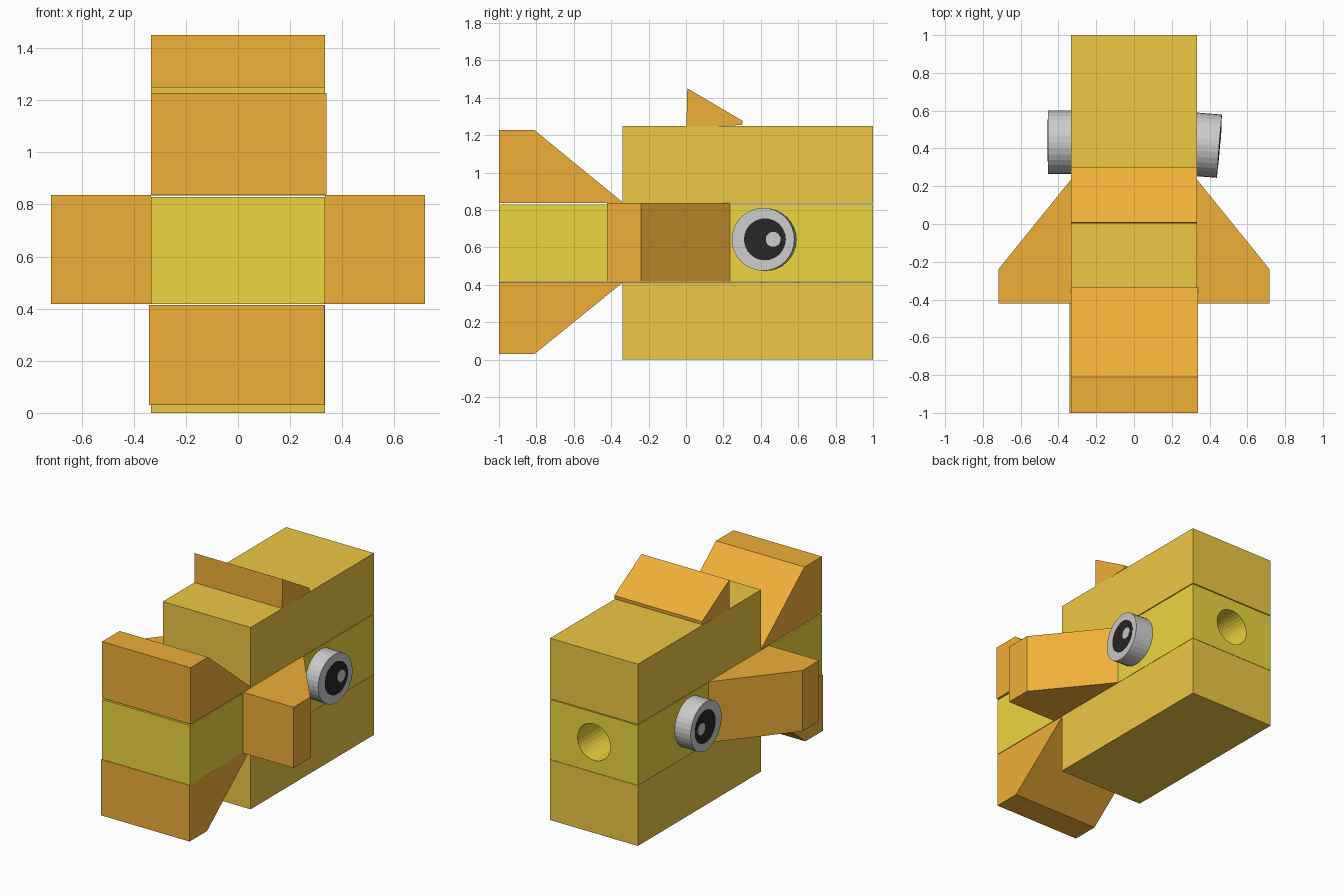
import bpy, bmesh, math
from mathutils import Vector, Matrix

if "Cube" in bpy.data.objects:
    bpy.data.objects.remove(bpy.data.objects["Cube"])


def material(name, rgb):
    m = bpy.data.materials.new(name)
    m.diffuse_color = (*rgb, 1)
    m.use_nodes = True
    m.node_tree.nodes["Principled BSDF"].inputs["Base Color"].default_value = m.diffuse_color
    return m


YELLOW = material("yellow", (0.85, 0.67, 0.05))
AMBER = material("amber", (0.86, 0.58, 0.06))
ORANGE = material("orange", (0.87, 0.43, 0.04))
BLACK = material("black", (0.02, 0.02, 0.02))


def finish(name, bm, mat=None):
    bmesh.ops.recalc_face_normals(bm, faces=bm.faces)
    mesh = bpy.data.meshes.new(name)
    bm.to_mesh(mesh)
    bm.free()
    ob = bpy.data.objects.new(name, mesh)
    bpy.context.collection.objects.link(ob)
    if mat:
        mesh.materials.append(mat)
    return ob


def prism(name, profile, axis, lo, hi, mat):
    """Extrude a (y, z) profile along x, or an (x, y) profile along z."""
    bm = bmesh.new()
    place = (lambda p: (lo, *p)) if axis == "x" else (lambda p: (*p, lo))
    face = bm.faces.new([bm.verts.new(place(p)) for p in profile])
    out = bmesh.ops.extrude_face_region(bm, geom=[face])
    shift = Vector((hi - lo, 0, 0) if axis == "x" else (0, 0, hi - lo))
    bmesh.ops.translate(bm, vec=shift, verts=[v for v in out["geom"] if isinstance(v, bmesh.types.BMVert)])
    return finish(name, bm, mat)


def block(name, y0, y1, z0, z1, mat):
    return prism(name, [(y0, z0), (y1, z0), (y1, z1), (y0, z1)], "x", -W, W, mat)


def disc(name, start, end, radius, mat=None, segments=32):
    """Cylinder between two points."""
    start, end = Vector(start), Vector(end)
    d = end - start
    turn = d.to_track_quat("Z", "Y").to_matrix().to_4x4()
    bm = bmesh.new()
    bmesh.ops.create_cone(bm, cap_ends=True, segments=segments, radius1=radius, radius2=radius,
                          depth=d.length, matrix=Matrix.Translation((start + end) / 2) @ turn)
    return finish(name, bm, mat)


W = 0.334  # half width of the body

# Body: three stacked blocks, the middle one running on to the tail
block("lower_body", -0.34, 1, 0, 0.415, AMBER)
block("upper_body", -0.34, 1, 0.835, 1.25, AMBER)
middle = block("middle_body", -1, 1, 0.417, 0.829, YELLOW)

# Round mouth hole
cutter = disc("mouth_cutter", (0, 0.58, 0.625), (0, 1.1, 0.625), 0.125)
cutter.hide_render = True
cutter.hide_viewport = True
cut = middle.modifiers.new("mouth", "BOOLEAN")
cut.operation = "DIFFERENCE"
cut.object = cutter
cut.solver = "EXACT"

# Tail fins above and below the middle block
prism("upper_tail_fin", [(-1, 0.838), (-1, 1.227), (-0.81, 1.227), (-0.335, 0.838)],
      "x", -0.334, 0.339, ORANGE)
prism("lower_tail_fin", [(-1, 0.415), (-1, 0.03), (-0.81, 0.03), (-0.335, 0.415)],
      "x", -0.341, 0.332, ORANGE)

# Back fin
prism("back_fin", [(0.002, 1.245), (0.3, 1.254), (0.302, 1.277), (0.007, 1.45)],
      "x", -W, W, ORANGE)

# Side fins
for side, s in (("left", -1), ("right", 1)):
    prism(side + "_side_fin",
          [(s * 0.334, 0.235), (s * 0.718, -0.24), (s * 0.718, -0.422), (s * 0.334, -0.422)],
          "z", 0.418, 0.836, ORANGE)

# Eyes: the right one is slightly turned
for side, face, axis in (("left", (-0.455, 0.432, 0.64), (-1, 0, 0)),
                         ("right", (0.452, 0.412, 0.643), (0.996, -0.08, 0.01))):
    face, axis = Vector(face), Vector(axis).normalized()
    along = Vector((0, 1, 0)) - axis * axis.y
    disc(side + "_eye", face - axis * 0.14, face, 0.168)
    pupil = face + along * 0.01
    disc(side + "_pupil", pupil - axis * 0.01, pupil + axis * 0.002, 0.112, BLACK)
    glint = face + along * 0.055
    disc(side + "_eye_glint", glint - axis * 0.01, glint + axis * 0.004, 0.04)
